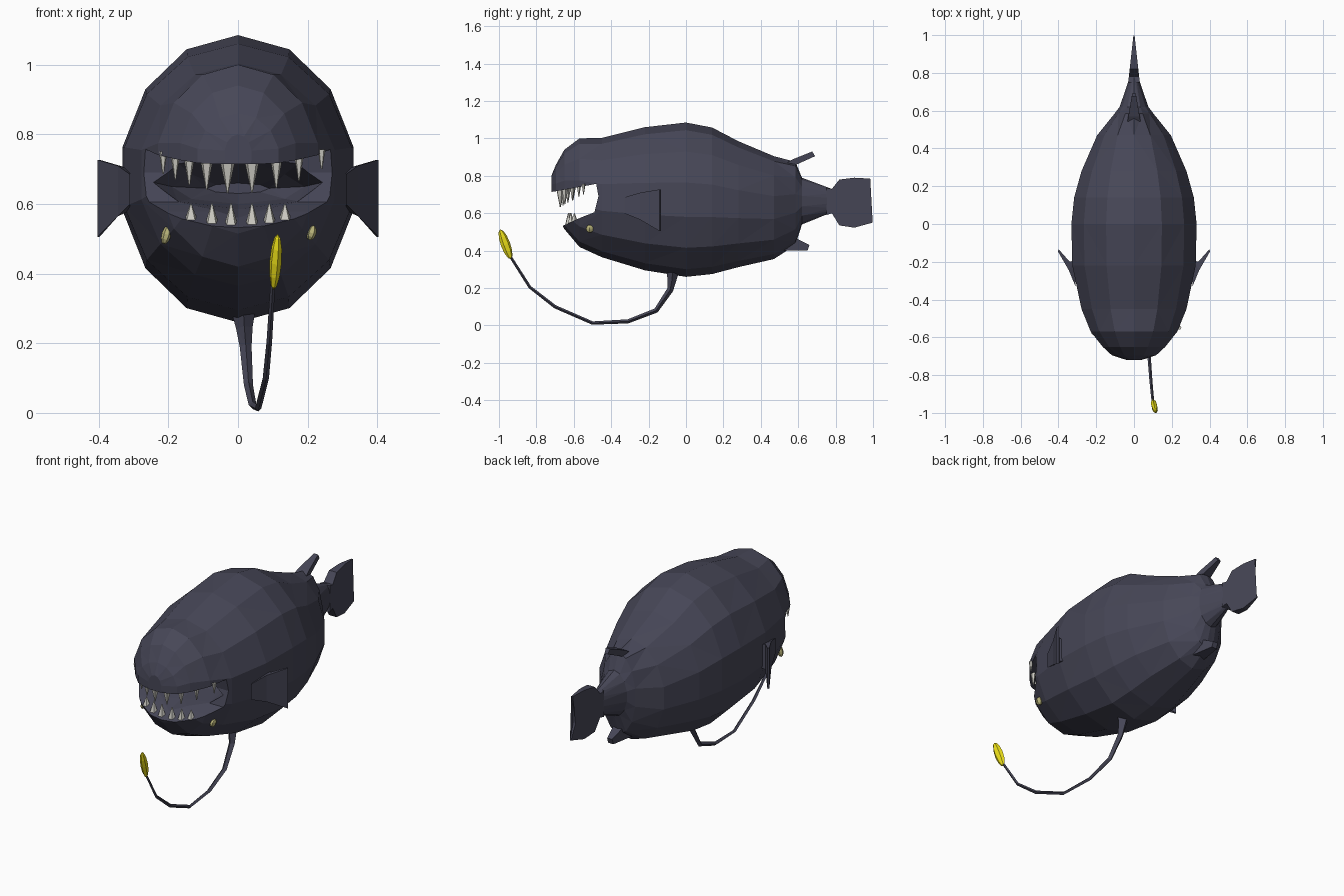
import bpy, bmesh
from math import sin, cos, pi
from mathutils import Vector, Matrix

if "Cube" in bpy.data.objects:
    bpy.data.objects.remove(bpy.data.objects["Cube"])


def material(name, r, g, b):
    m = bpy.data.materials.new(name)
    m.diffuse_color = (r, g, b, 1)
    m.use_nodes = True
    m.node_tree.nodes["Principled BSDF"].inputs["Base Color"].default_value = m.diffuse_color
    return m


SKIN = material("dark_skin", 0.062, 0.062, 0.095)
TOOTH = material("tooth", 0.6, 0.59, 0.54)
EYE = material("eye", 0.5, 0.47, 0.2)
GLOW = material("glow", 0.85, 0.75, 0.01)


def finish(name, bm, mat):
    bmesh.ops.recalc_face_normals(bm, faces=bm.faces)
    me = bpy.data.meshes.new(name)
    bm.to_mesh(me)
    bm.free()
    me.materials.append(mat)
    ob = bpy.data.objects.new(name, me)
    bpy.context.collection.objects.link(ob)
    return ob


def loft(name, rings, mat):
    """Skin a list of equal-length point rings and cap both ends."""
    bm = bmesh.new()
    vs = [[bm.verts.new(p) for p in r] for r in rings]
    n = len(vs[0])
    for a, b in zip(vs, vs[1:]):
        for i in range(n):
            j = (i + 1) % n
            bm.faces.new((a[i], a[j], b[j], b[i]))
    bm.faces.new(vs[0])
    bm.faces.new(vs[-1])
    bmesh.ops.triangulate(bm, faces=bm.faces)
    return finish(name, bm, mat)


def side_plate(name, outline, thickness, mat=SKIN):
    """Outline in (y, z), with thickness as a function of y."""
    return loft(name, [[(s * thickness(y), y, z) for y, z in outline] for s in (-1, 1)], mat)


# Body: (y, half width, bottom z, top z)
sections = [(-0.72, 0.04, 0.68, 0.80), (-0.695, 0.12, 0.60, 0.86), (-0.65, 0.17, 0.515, 0.94),
            (-0.57, 0.235, 0.42, 1.0), (-0.45, 0.285, 0.365, 1.003), (-0.22, 0.335, 0.295, 1.06),
            (0.0, 0.34, 0.26, 1.085), (0.14, 0.325, 0.275, 1.058), (0.28, 0.285, 0.312, 0.985),
            (0.47, 0.2, 0.355, 0.905), (0.585, 0.105, 0.43, 0.875), (0.62, 0.078, 0.54, 0.79),
            (0.78, 0.022, 0.605, 0.73)]
N = 14
body = loft("body", [[(w * cos(2 * pi * i / N + pi / 2), y,
                       (b + t) / 2 + (t - b) / 2 * sin(2 * pi * i / N + pi / 2)) for i in range(N)]
                     for y, w, b, t in sections], SKIN)

# Mouth: through-cut between the jaws, then a deeper throat
gape = side_plate("mouth_cutter", [(-0.9, 0.71), (-0.71, 0.715), (-0.6, 0.735), (-0.48, 0.757),
                                   (-0.468, 0.69), (-0.49, 0.605), (-0.56, 0.578),
                                   (-0.66, 0.532), (-0.9, 0.51)], lambda y: 0.6)
throat_rings = [(-0.6, 0.2, 0.56, 0.725), (-0.48, 0.245, 0.585, 0.74),
                (-0.36, 0.19, 0.60, 0.70), (-0.26, 0.09, 0.63, 0.66)]
throat = loft("throat_cutter", [[(w * cos(pi * i / 4), y, (b + t) / 2 + (t - b) / 2 * sin(pi * i / 4))
                                 for i in range(8)] for y, w, b, t in throat_rings], SKIN)
bpy.context.view_layer.objects.active = body
for cutter in (gape, throat):
    mod = body.modifiers.new("mouth", 'BOOLEAN')
    mod.operation = 'DIFFERENCE'
    mod.solver = 'EXACT'
    mod.object = cutter
    bpy.ops.object.modifier_apply(modifier=mod.name)
    bpy.data.objects.remove(cutter)

# Tail and small rear fins
side_plate("tail_fin", [(0.75, 0.735), (0.78, 0.73), (0.82, 0.78), (0.9, 0.79), (0.985, 0.785),
                        (0.965, 0.71), (0.965, 0.63), (0.998, 0.55), (0.9, 0.523),
                        (0.82, 0.535), (0.78, 0.6), (0.75, 0.59)],
           lambda y: 0.003 + 0.11 * (1.0 - y))
side_plate("dorsal_fin", [(0.54, 0.87), (0.57, 0.888), (0.675, 0.93), (0.69, 0.905), (0.59, 0.86)],
           lambda y: 0.008 + 0.17 * (0.7 - y))
side_plate("anal_fin", [(0.5, 0.4), (0.54, 0.49), (0.66, 0.43), (0.65, 0.4)],
           lambda y: 0.008 + 0.17 * (0.7 - y))

# Pectoral fins: wedges that flare backwards
for s, side in ((1, "right"), (-1, "left")):
    loft("pectoral_fin_" + side,
         [[(s * 0.31, -0.33, 0.685), (s * 0.31, -0.33, 0.60), (s * 0.31, -0.19, 0.58), (s * 0.31, -0.19, 0.70)],
          [(s * 0.345, -0.245, 0.71), (s * 0.345, -0.245, 0.565), (s * 0.34, -0.2, 0.57), (s * 0.34, -0.2, 0.71)],
          [(s * 0.404, -0.143, 0.727), (s * 0.404, -0.143, 0.505), (s * 0.398, -0.135, 0.505),
           (s * 0.398, -0.135, 0.727)]], SKIN)

# Lure stalk: tapered four-sided tube along a path
path = [Vector(p) for p in ((0.015, -0.07, 0.3), (0.018, -0.075, 0.245), (0.022, -0.085, 0.19),
                            (0.03, -0.16, 0.08), (0.042, -0.31, 0.022), (0.058, -0.5, 0.013),
                            (0.08, -0.7, 0.1), (0.09, -0.835, 0.205), (0.1, -0.94, 0.37))]
radii = [0.036, 0.024, 0.017, 0.013, 0.011, 0.009, 0.009, 0.008, 0.007]
rings = []
for i, p in enumerate(path):
    d = (path[min(i + 1, len(path) - 1)] - path[max(i - 1, 0)]).normalized()
    u = d.cross(Vector((1, 0, 0))).normalized()
    v = d.cross(u)
    rings.append([p + radii[i] * (u * cos(k * pi / 2) + v * sin(k * pi / 2)) for k in range(4)])
loft("lure_stalk", rings, SKIN)


def blob(name, centre, scale, direction, mat):
    """Faceted ellipsoid whose long axis follows direction."""
    bm = bmesh.new()
    bmesh.ops.create_uvsphere(bm, u_segments=6, v_segments=6, radius=1)
    rot = Vector(direction).to_track_quat('Z', 'Y').to_matrix().to_4x4()
    bm.transform(Matrix.Translation(centre) @ rot @ Matrix.Diagonal((*scale, 1)))
    return finish(name, bm, mat)


# Glowing lure and eyes
blob("lure", (0.108, -0.965, 0.434), (0.017, 0.026, 0.085), (0.012, -0.055, 0.15), GLOW)
blob("left_eye", (-0.205, -0.52, 0.513), (0.02, 0.014, 0.03), (0.3, 0, 1), EYE)
blob("right_eye", (0.211, -0.515, 0.517), (0.022, 0.014, 0.022), (0.3, 0, 1), EYE)


# Teeth: five-sided spikes along each jaw
def tooth(name, x, y, z, radius, length):
    loft(name, [[(x + r * cos(k * 2 * pi / 5 + 0.3), y + r * sin(k * 2 * pi / 5 + 0.3), zz) for k in range(5)]
                for r, zz in ((radius, z), (0.002, z + length))], TOOTH)


for i, x in enumerate((-0.215, -0.18, -0.14, -0.09, -0.03, 0.04, 0.11, 0.175, 0.24)):
    tooth(f"upper_tooth_{i}", x, -0.675 + 2.2 * x * x, 0.728 + 0.5 * x * x,
          0.026 - 0.06 * abs(x), -0.097 + 0.7 * x * x)
for i, x in enumerate((-0.135, -0.075, -0.02, 0.04, 0.09, 0.135)):
    tooth(f"lower_tooth_{i}", x, -0.63 + 1.8 * x * x, 0.54 + 0.7 * x * x, 0.02, 0.062 - 0.8 * x * x)
